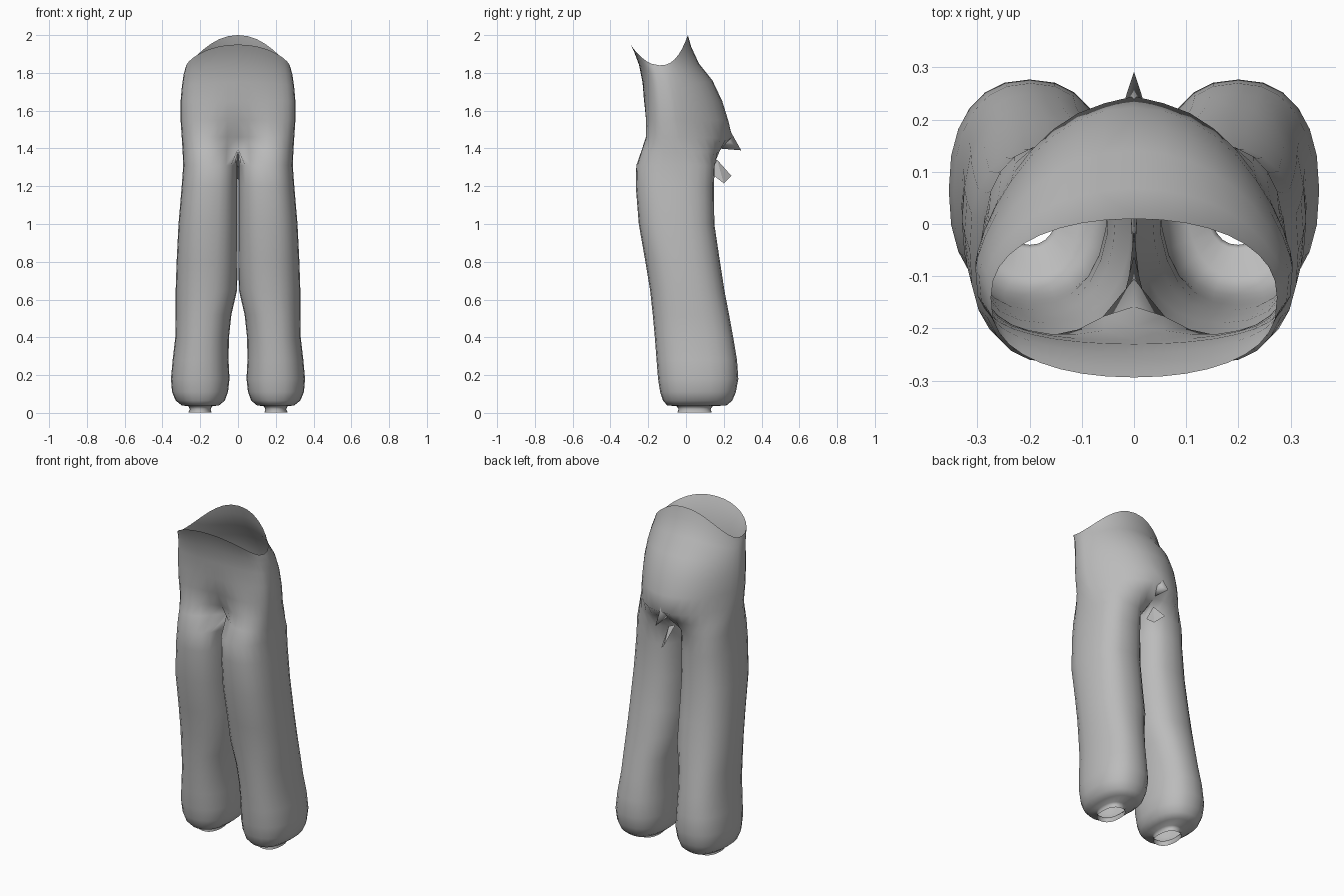
import bpy, bmesh, math

if "Cube" in bpy.data.objects:
    bpy.data.objects.remove(bpy.data.objects["Cube"])

N = 24          # points around a leg
H = 19          # points around half of the pelvis

cloth = bpy.data.materials.new("grey_cloth")
cloth.diffuse_color = (0.5, 0.5, 0.5, 1)
cloth.use_nodes = True
cloth.node_tree.nodes["Principled BSDF"].inputs["Base Color"].default_value = cloth.diffuse_color


def spow(v, e):
    return math.copysign(abs(v) ** e, v)


def leg_ring(z, x0, x1, y0, y1):
    """Closed ring, starting 45 degrees inside the front and running round the outside."""
    pts = []
    e = 0.80 if z > 0.9 else 0.86
    for i in range(N):
        a = math.radians(-45 + 360 * i / N)
        pts.append(((x0 + x1) / 2 + (x1 - x0) / 2 * spow(math.sin(a), e),
                    (y0 + y1) / 2 - (y1 - y0) / 2 * spow(math.cos(a), e), z))
    return pts


def pelvis_ring(zf, zs, zb, hx, yf, yc, yb, ef, eb, dent):
    """Half ring from centre front round the side to centre back; dent pulls the centre front in."""
    pts = []
    for i in range(H):
        t = math.pi * i / (H - 1)
        s, c = max(math.sin(t), 0), math.cos(t)
        x = hx * s ** 0.95 if 0 < i < H - 1 else 0
        if c > 0:
            z = zs + (zf - zs) * c ** 1.5
            y = yc + (yf - yc) * c ** ef + dent * math.exp(-(x / 0.105) ** 2)
        else:
            z = zs + (zb - zs) * abs(c) ** 2.3
            y = yc + (yb - yc) * abs(c) ** eb
        pts.append((x, y, z))
    return pts


# z, inner x, outer x, front y, back y
LEG = [(1.31, .002, .290, -.263, .152), (1.20, .002, .298, -.266, .148),
       (1.00, .002, .315, -.250, .150), (0.80, .002, .325, -.215, .180),
       (0.65, .005, .330, -.190, .203), (0.52, .035, .330, -.176, .228),
       (0.40, .048, .332, -.165, .250), (0.28, .050, .346, -.156, .270),
       (0.18, .045, .355, -.148, .277), (0.11, .053, .349, -.137, .264),
       (0.065, .070, .330, -.122, .245), (0.040, .100, .298, -.100, .215),
       (0.035, .137, .262, -.048, .140), (0.020, .145, .255, -.040, .130),
       (0.003, .140, .262, -.045, .136)]
# z front, z side, z back, half width, front y, side y, back y, front and back roundness, dent
PELVIS = [(1.95, 1.84, 2.00, .274, -.294, -.141, .010, .76, .88, 0),
          (1.915, 1.82, 1.94, .280, -.276, -.13, .027, .72, 1.05, 0),
          (1.84, 1.79, 1.85, .288, -.248, -.115, .068, .64, 1.2, 0),
          (1.75, 1.73, 1.76, .297, -.230, -.10, .140, .57, 1.35, 0),
          (1.65, 1.65, 1.65, .304, -.225, -.085, .192, .55, 1.45, .003),
          (1.55, 1.55, 1.55, .304, -.226, -.075, .223, .57, 1.45, .028),
          (1.46, 1.46, 1.45, .298, -.236, -.06, .238, .6, 1.45, .078)]

bm = bmesh.new()


def add(pts):
    return [bm.verts.new(p) for p in pts]


def bridge(a, b, n, closed):
    for i in range(n if closed else n - 1):
        j = (i + 1) % n
        bm.faces.new((a[i], b[i], b[j], a[j]))


# Pelvis from the waist down
rings = [add(pelvis_ring(*r)) for r in PELVIS]
for a, b in zip(rings, rings[1:]):
    bridge(a, b, H, False)

# Crotch ring: halfway between pelvis and thigh, closed along the centre seam
thigh = leg_ring(1.38, .0, .292, -.258, .155)
low = pelvis_ring(1.41, 1.38, 1.40, .294, -.248, -.055, .235, .62, 1.45, .17)
crotch = []
for i in range(N):
    if i < H:
        p = [(u + v) / 2 for u, v in zip(thigh[i], low[i])]
        if i in (0, H - 1):
            p[0] = 0
        if i == 0:
            p[1] = -.105
    else:
        f = (i - H + 1) / (N - H + 1)
        p = [0, crotch[H - 1][1] * (1 - f) + crotch[0][1] * f, 1.385]
    crotch.append(p)
crotch_v = add(crotch)
bridge(rings[-1], crotch_v, H, False)

# Leg with rounded hem and open ankle cuff
prev = crotch_v
for r in LEG:
    cur = add(leg_ring(*r))
    bridge(prev, cur, N, True)
    prev = cur

# Pointed fold at the back of the seat
rings[-1][H - 1].co = (0, .245, 1.46)
fold = add([(0, .292, 1.39), (0, .17, 1.40), (.022, .225, 1.44), (0, .225, 1.51)])
bm.faces.new((fold[0], fold[2], fold[3]))
bm.faces.new((fold[0], fold[1], fold[2]))

bmesh.ops.recalc_face_normals(bm, faces=bm.faces)
me = bpy.data.meshes.new("trousers")
bm.to_mesh(me)
bm.free()
me.materials.append(cloth)
trousers = bpy.data.objects.new("trousers", me)
bpy.context.collection.objects.link(trousers)
mir = trousers.modifiers.new("mirror", 'MIRROR')
mir.merge_threshold = 0.001

# Loose cloth tab below the seat
tab_me = bpy.data.meshes.new("cloth_tab")
tab_me.from_pydata([(-.02, .13, 1.34), (.02, .13, 1.27), (.025, .20, 1.215),
                    (-.02, .24, 1.255), (0, .165, 1.34)], [],
                   [(0, 1, 4), (1, 2, 4), (2, 3, 4), (0, 4, 3), (0, 3, 2, 1)])
tab_me.materials.append(cloth)
tab = bpy.data.objects.new("cloth_tab", tab_me)
bpy.context.collection.objects.link(tab)

# Smooth cloth shading
bpy.ops.object.select_all(action='DESELECT')
trousers.select_set(True)
bpy.context.view_layer.objects.active = trousers
bpy.ops.object.shade_smooth_by_angle(angle=math.radians(60))
